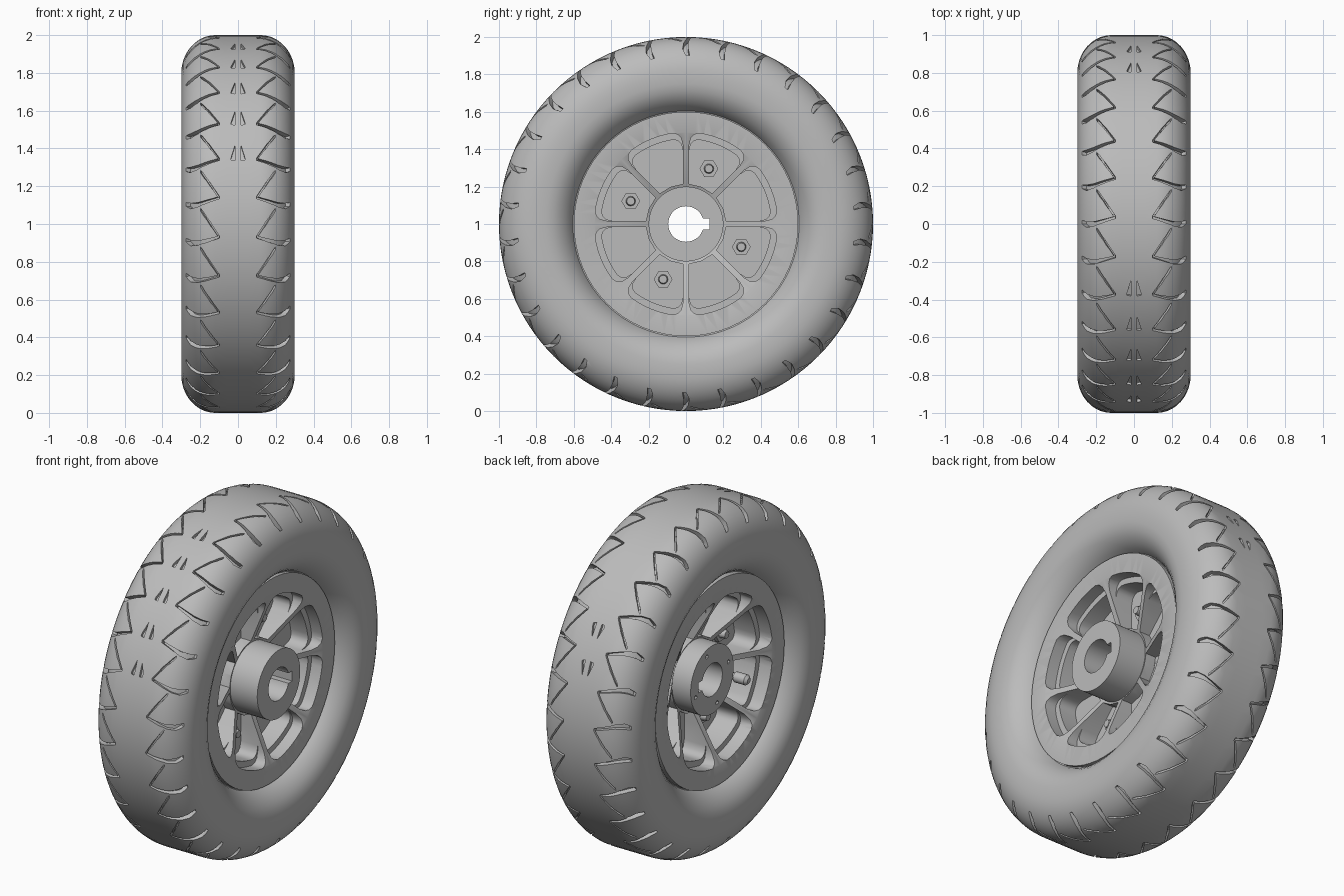
import bpy, bmesh
from math import sin, cos, asin, pi, radians
from mathutils import Vector

if "Cube" in bpy.data.objects:
    bpy.data.objects.remove(bpy.data.objects["Cube"])

GREY = (0.5, 0.5, 0.5, 1)
mat = bpy.data.materials.new("mid grey")
mat.use_nodes = True
mat.diffuse_color = GREY
bsdf = next(n for n in mat.node_tree.nodes if n.type == 'BSDF_PRINCIPLED')
bsdf.inputs["Base Color"].default_value = GREY


def polar(x, r, t):
    """Point on the wheel: x along the axle, radius r, angle t up from the front."""
    return Vector((x, -r * cos(t), 1 + r * sin(t)))


def finish(name, bm):
    bmesh.ops.recalc_face_normals(bm, faces=bm.faces)
    mesh = bpy.data.meshes.new(name)
    bm.to_mesh(mesh)
    bm.free()
    mesh.materials.append(mat)
    ob = bpy.data.objects.new(name, mesh)
    bpy.context.collection.objects.link(ob)
    return ob


def activate(ob):
    bpy.ops.object.select_all(action='DESELECT')
    ob.select_set(True)
    bpy.context.view_layer.objects.active = ob


def smooth(ob):
    activate(ob)
    bpy.ops.object.shade_smooth_by_angle(angle=radians(32))


def lathe(name, profile, steps):
    """Revolve a closed (x, r) profile around the axle."""
    bm = bmesh.new()
    vs = [bm.verts.new(polar(x, r, 0)) for x, r in profile]
    es = [bm.edges.new((vs[i - 1], vs[i])) for i in range(len(vs))]
    bmesh.ops.spin(bm, geom=vs + es, cent=(0, 0, 1), axis=(1, 0, 0),
                   angle=2 * pi, steps=steps, use_merge=True)
    bmesh.ops.remove_doubles(bm, verts=bm.verts, dist=1e-5)
    return finish(name, bm)


def loft(bm, rings):
    """Closed solid through rings of equal point count."""
    rings = [[bm.verts.new(p) for p in ring] for ring in rings]
    n = len(rings[0])
    for a, b in zip(rings, rings[1:]):
        for i in range(n):
            bm.faces.new((a[i - 1], a[i], b[i], b[i - 1]))
    bm.faces.new(rings[0])
    bm.faces.new(rings[-1][::-1])


def cut(ob, bm):
    cutter = finish("cutter", bm)
    cutter.hide_render = True
    mod = ob.modifiers.new("cut", 'BOOLEAN')
    mod.operation = 'DIFFERENCE'
    mod.solver = 'EXACT'
    mod.object = cutter
    activate(ob)
    bpy.ops.object.modifier_apply(modifier=mod.name)
    bpy.data.objects.remove(cutter)


def cylinder(bm, x0, x1, r, t, size, sides, top=1.0):
    """Axle-parallel cylinder at radius r and angle t."""
    c = polar(0, r, t)
    loft(bm, [[c + Vector((x, k * cos(2 * pi * i / sides), k * sin(2 * pi * i / sides)))
               for i in range(sides)] for x, k in ((x0, size), (x1, size * top))])


# Tyre: flat crown, elliptical shoulders, rounded beads
half = [(0.0, 1.0), (0.06, 1.0)]
half += [(0.12 + 0.18 * sin(a), 0.8 + 0.2 * cos(a)) for a in (i * pi / 20 for i in range(11))]
half += [(0.3, 0.75), (0.292, 0.71), (0.275, 0.675), (0.25, 0.645),
         (0.22, 0.62), (0.19, 0.605), (0.17, 0.56)]
tyre = lathe("tyre", half + [(-x, r) for x, r in half[:0:-1]], 120)


def groove(bm, path, t0, side, depth):
    """Cutter following the tread through (x, degrees, half width in degrees)."""
    rings = []
    for x, dt, w in path:
        a = asin(max(0, x - 0.12) / 0.18)
        rad = 0.8 + 0.2 * cos(a)
        ring = []
        for off, s in ((0.04, -1), (0.04, 1), (-depth, 1), (-depth, -1)):
            ring.append(polar(side * (x + off * sin(a)), rad + off * cos(a),
                              radians(t0 + dt + s * w)))
        rings.append(ring)
    loft(bm, rings)


# Tread: hooked shoulder grooves, diagonal links and short centre sipes
hook = [(0.1, 0, 0.35), (0.17, -1.2, 0.5), (0.215, -2.0, 0.7),
        (0.25, -2.2, 0.9), (0.275, -1.4, 0.6)]
link = [(0.098, 0, 0.4), (0.13, 2.7, 0.4), (0.165, 5.6, 0.4), (0.2, 8.6, 0.4)]
sipe = [(0.017, 0, 2.4), (0.036, -1.8, 0.4)]
hooks, links = bmesh.new(), bmesh.new()
for side in (-1, 1):
    for k in range(30):
        groove(hooks, hook, 12 * k - 4, side, 0.028)
        groove(links, link, 12 * k - 4, side, 0.02)
    for t in (22, 34, 46, 58, 70, 146, 158):
        groove(hooks, sipe, t, side, 0.015)
cut(tyre, hooks)
cut(tyre, links)
smooth(tyre)

# Rim: outer ring, sloping web and bored hub
rim = lathe("rim", [(0.21, 0.6), (0.21, 0.49), (0.09, 0.2), (0.265, 0.2), (0.265, 0.095),
                    (-0.17, 0.095), (-0.17, 0.2), (-0.05, 0.2), (-0.22, 0.49), (-0.22, 0.6)], 64)


def pocket(bm, k, x0, x1, scale):
    """Rounded sector cutter between two neighbouring spokes."""
    shape = [(0.215, 1), (0.3, 1), (0.42, 1), (0.46, 0.94), (0.48, 0.84), (0.49, 0.7)]
    edge = [(r if r < 0.3 else r * scale, f) for r, f in shape]
    edge = [(r, f * (pi / 8 - asin(0.016 / r))) for r, f in edge]
    r, w = edge[-1]
    arc = [(r, w * (1 - i / 4)) for i in range(1, 8)]
    outline = edge + arc + [(r, -w) for r, w in edge[::-1]] + [(0.215, 0)]
    mid = (k + 0.5) * pi / 4
    loft(bm, [[polar(x, r, mid + w) for r, w in outline] for x in (x0, x1)])


# Eight pockets per side, each with a stepped outer ledge
ledges, floors = bmesh.new(), bmesh.new()
for k in range(8):
    pocket(ledges, k, 0.14, 0.4, 1)
    pocket(ledges, k, -0.4, -0.14, 1)
    pocket(floors, k, 0.03, 0.41, 0.93)
    pocket(floors, k, -0.41, 0.0, 0.93)
# Keyway and small holes in the recessed hub face
loft(floors, [[(x, y, 1 + z) for y, z in ((0.07, -0.03), (0.125, -0.03), (0.125, 0.03), (0.07, 0.03))]
              for x in (-0.5, 0.5)])
for k in range(4):
    cylinder(floors, -0.3, -0.13, 0.16, k * pi / 2 + 0.3, 0.012, 8)
cut(rim, ledges)
cut(rim, floors)
smooth(rim)

# Bolts in every second pocket, on both sides
bolts = bmesh.new()
for k in range(4):
    t = pi / 8 + k * pi / 2
    for face, out in ((0.03, 1), (0.0, -1)):
        cylinder(bolts, face - 0.005 * out, face + 0.025 * out, 0.32, t, 0.05, 6)
        cylinder(bolts, face + 0.02 * out, face + 0.06 * out, 0.32, t, 0.027, 12, 0.8)
smooth(finish("bolts", bolts))

# Valve stem on the recessed side
valve = bmesh.new()
cylinder(valve, 0.01, -0.07, 0.41, -pi / 8, 0.02, 12)
cylinder(valve, -0.06, -0.13, 0.41, -pi / 8, 0.03, 12)
cylinder(valve, -0.13, -0.145, 0.41, -pi / 8, 0.03, 12, 0.5)
smooth(finish("valve_stem", valve))
